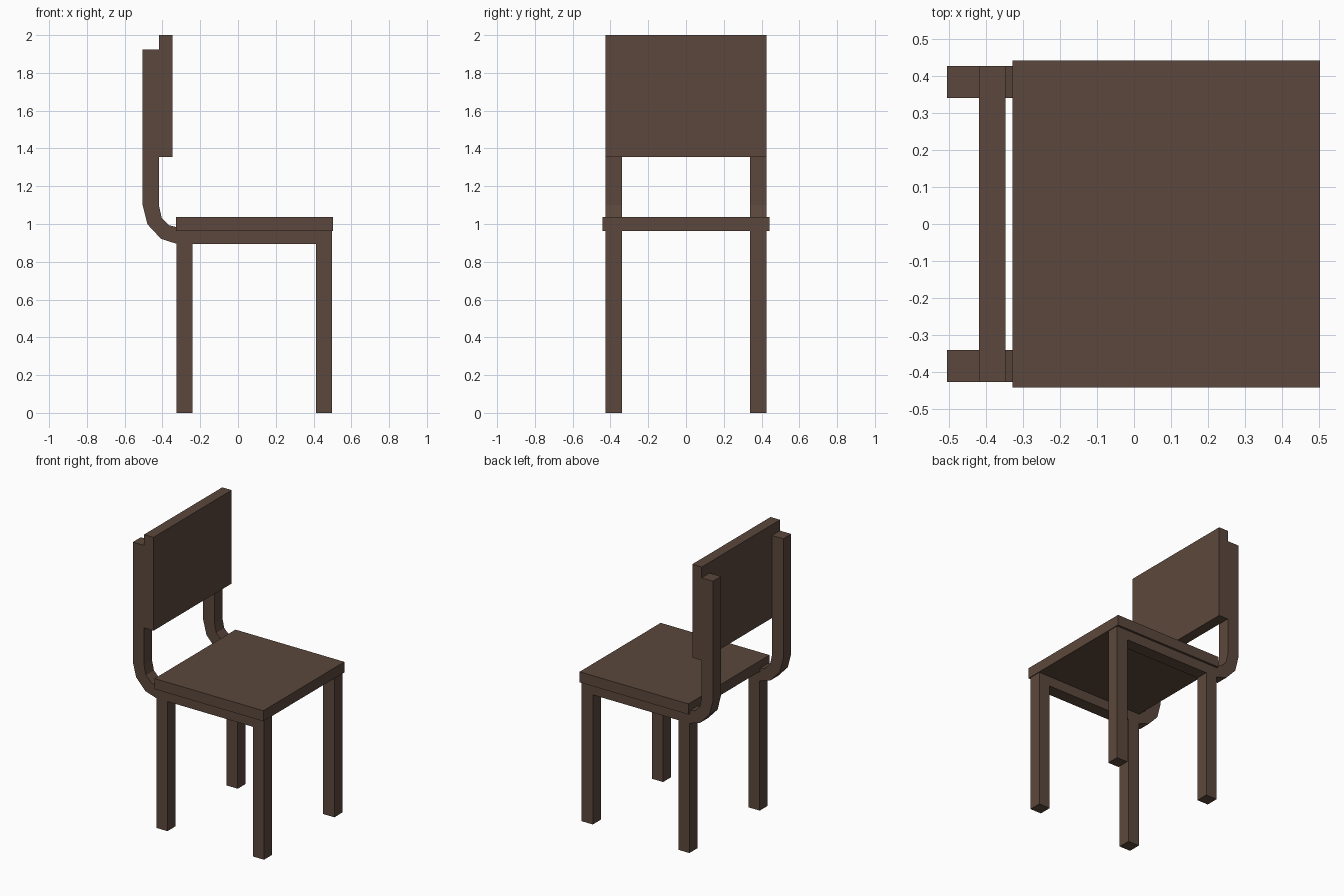
import bpy
import bmesh

if "Cube" in bpy.data.objects:
    bpy.data.objects.remove(bpy.data.objects["Cube"])

wood = bpy.data.materials.new("dark brown wood")
wood.diffuse_color = (0.105, 0.064, 0.045, 1)
wood.use_nodes = True
wood.node_tree.nodes["Principled BSDF"].inputs["Base Color"].default_value = wood.diffuse_color


def extrude_profile(name, points, y0, y1):
    """Extrude an x-z outline along y."""
    bm = bmesh.new()
    face = bm.faces.new([bm.verts.new((x, y0, z)) for x, z in points])
    ext = bmesh.ops.extrude_face_region(bm, geom=[face])
    verts = [v for v in ext["geom"] if isinstance(v, bmesh.types.BMVert)]
    bmesh.ops.translate(bm, verts=verts, vec=(0, y1 - y0, 0))
    bmesh.ops.recalc_face_normals(bm, faces=bm.faces)
    mesh = bpy.data.meshes.new(name)
    bm.to_mesh(mesh)
    bm.free()
    mesh.materials.append(wood)
    obj = bpy.data.objects.new(name, mesh)
    bpy.context.collection.objects.link(obj)
    return obj


def box(name, x0, x1, y0, y1, z0, z1):
    return extrude_profile(name, [(x0, z0), (x1, z0), (x1, z1), (x0, z1)], y0, y1)


# Seat board and backrest panel
box("seat", -0.328, 0.503, -0.442, 0.442, 0.963, 1.036)
box("backrest", -0.419, -0.347, -0.427, 0.427, 1.355, 2.0)

# Bent side frame: back post curving forward into the seat rail
frame = [
    (-0.505, 1.925), (-0.505, 1.10), (-0.479, 0.998), (-0.408, 0.922), (-0.325, 0.895),
    (0.498, 0.895), (0.498, 0.98),
    (-0.31, 0.98), (-0.365, 0.993), (-0.404, 1.033), (-0.419, 1.10), (-0.419, 1.925),
]

for side, y0, y1 in (("left", 0.34, 0.427), ("right", -0.427, -0.34)):
    extrude_profile(side + "_side_frame", frame, y0, y1)
    box(side + "_rear_leg", -0.325, -0.24, y0, y1, 0, 0.895)
    box(side + "_front_leg", 0.413, 0.498, y0, y1, 0, 0.895)
